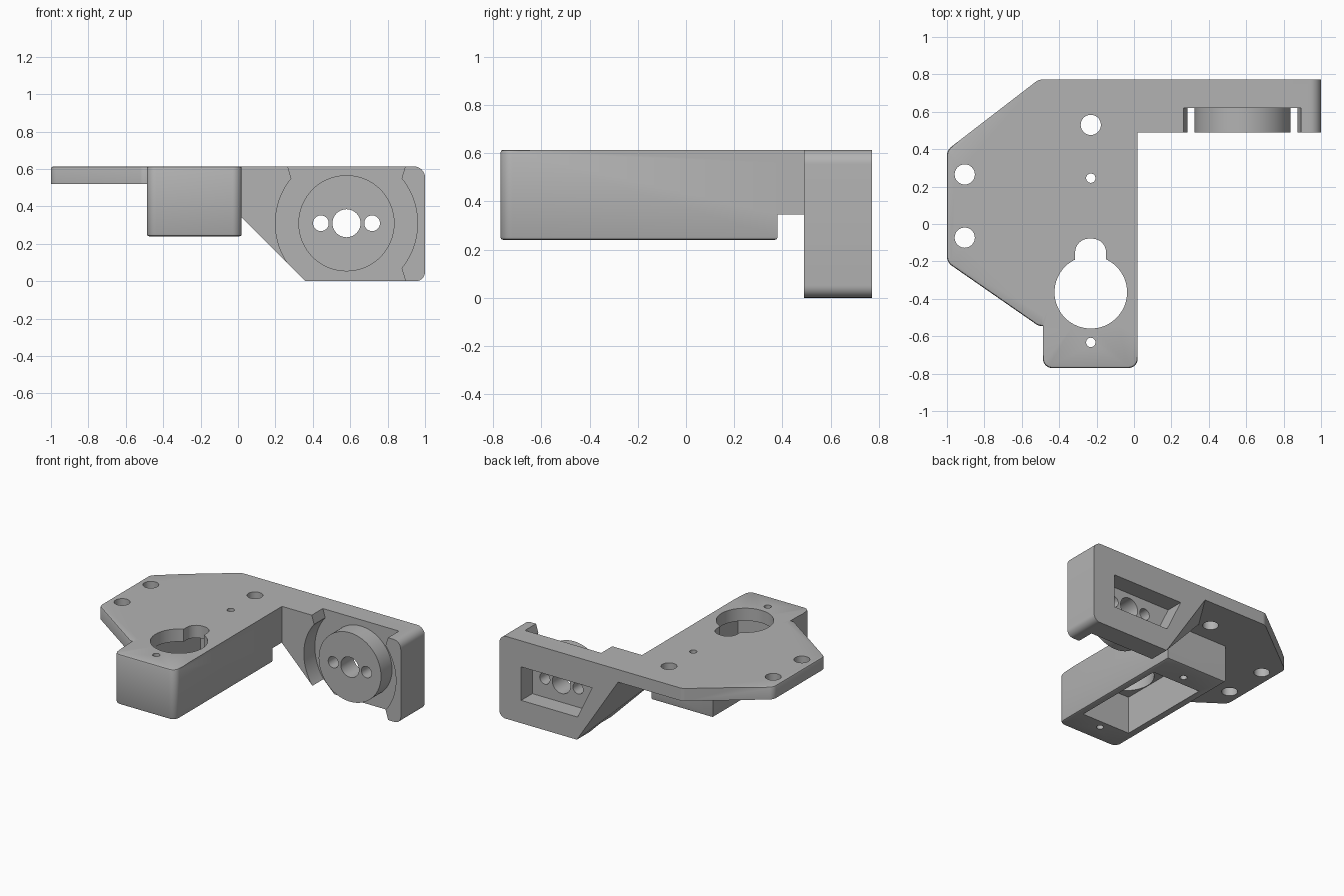
import bpy, bmesh, math
from mathutils import Vector

if "Cube" in bpy.data.objects:
    bpy.data.objects.remove(bpy.data.objects["Cube"])

TOP = 0.614
grey = bpy.data.materials.new("mid grey")
grey.diffuse_color = (0.45, 0.45, 0.45, 1)
grey.use_nodes = True
grey.node_tree.nodes["Principled BSDF"].inputs["Base Color"].default_value = grey.diffuse_color


def finish(bm, name):
    bmesh.ops.recalc_face_normals(bm, faces=bm.faces[:])
    me = bpy.data.meshes.new(name)
    bm.to_mesh(me)
    bm.free()
    ob = bpy.data.objects.new(name, me)
    bpy.context.collection.objects.link(ob)
    me.materials.append(grey)
    return ob


def rounded(points):
    """Points are (u, v, corner radius); returns outline with arcs."""
    out = []
    n = len(points)
    for i, (u, v, r) in enumerate(points):
        p = Vector((u, v))
        if r == 0:
            out.append(p)
            continue
        a = (Vector(points[i - 1][:2]) - p).normalized()
        b = (Vector(points[(i + 1) % n][:2]) - p).normalized()
        half = a.angle(b) / 2
        c = p + (a + b).normalized() * (r / math.sin(half))
        s = p + a * (r / math.tan(half)) - c
        e = p + b * (r / math.tan(half)) - c
        for k in range(9):
            t = k / 8
            w = s.slerp(e, t) if hasattr(s, "slerp") else s.lerp(e, t)
            out.append(c + w.normalized() * r)
    return out


def prism(name, outline, lo, hi, axis="z", bevel=None):
    """Extrude a 2D outline along z, or an x-z outline along y."""
    bm = bmesh.new()
    place = (lambda p, h: (p[0], p[1], h)) if axis == "z" else (lambda p, h: (p[0], h, p[1]))
    a = [bm.verts.new(place(p, lo)) for p in outline]
    b = [bm.verts.new(place(p, hi)) for p in outline]
    bm.faces.new(a)
    bm.faces.new(b)
    for i in range(len(a)):
        j = (i + 1) % len(a)
        bm.faces.new((a[i], a[j], b[j], b[i]))
    bmesh.ops.recalc_face_normals(bm, faces=bm.faces[:])
    if bevel:
        edges = [e for e in bm.edges if bevel(e)]
        bmesh.ops.bevel(bm, geom=edges, offset=0.012, segments=2, profile=0.5, affect="EDGES")
    return finish(bm, name)


def disc(name, u, v, r, lo, hi, axis="z", n=64):
    ring = [(u + r * math.cos(2 * math.pi * i / n), v + r * math.sin(2 * math.pi * i / n)) for i in range(n)]
    return prism(name, ring, lo, hi, axis)


def hull(name, points):
    bm = bmesh.new()
    for p in points:
        bm.verts.new(p)
    bmesh.ops.convex_hull(bm, input=bm.verts[:])
    return finish(bm, name)


def combine(target, other, op):
    m = target.modifiers.new("bool", "BOOLEAN")
    m.operation, m.solver, m.object = op, "EXACT", other
    bpy.ops.object.select_all(action="DESELECT")
    bpy.context.view_layer.objects.active = target
    target.select_set(True)
    bpy.ops.object.modifier_apply(modifier=m.name)
    bpy.data.objects.remove(other)


def add(t, o):
    combine(t, o, "UNION")


def cut(t, o):
    combine(t, o, "DIFFERENCE")


def flat_at(e, z):
    return all(abs(v.co.z - z) < 1e-4 for v in e.verts)


# Upright wall, with a rounded outer end
body = prism("bracket", rounded([(0.36, 0, 0), (1, 0, 0.05), (1, TOP, 0.06), (0.36, TOP, 0)]),
             0.49, 0.772, "y")
# Sloping web joining wall to plate
web = [(x, 0.49, z) for x, z in ((0.36, 0), (-0.16, 0.52), (-0.16, 0.56), (0.36, 0.56))]
web += [(x, 0.772, z) for x, z in ((0.36, 0), (0.02, 0.52), (0.02, 0.56), (0.36, 0.56))]
add(body, hull("web", web))
add(body, prism("web_top", [(0.02, 0.54), (0.36, 0.54), (0.36, TOP), (0.02, TOP)], 0.49, 0.772, "y"))

# Ring-shaped pocket around the hub, open above and below
CX, CZ = 0.58, 0.31
cut(body, disc("pocket", CX, CZ, 0.38, 0.4, 0.62, "y", 96))
for s in (1, -1):
    flare = [(CX - 0.295, CZ + s * 0.24), (CX - 0.34, CZ + s * 0.39),
             (CX + 0.34, CZ + s * 0.39), (CX + 0.295, CZ + s * 0.24)]
    cut(body, prism("flare", flare, 0.4, 0.62, "y"))
add(body, disc("hub", CX, CZ, 0.257, 0.49, 0.63, "y", 96))
# Recess in the back of the wall and the hub holes
cut(body, prism("back_recess", [(0.82, 0.42), (0.235, 0.42), (0.355, 0.17), (0.82, 0.17)], 0.64, 0.9, "y"))
for x, r in ((CX, 0.075), (CX - 0.137, 0.042), (CX + 0.137, 0.042)):
    cut(body, disc("hub_hole", x, CZ, r, 0.4, 0.9, "y", 40))

# Mounting plate
plate = rounded([(-1, -0.205, 0.06), (-0.51, -0.545, 0.05), (0.02, -0.545, 0), (0.02, 0.772, 0),
                 (-0.51, 0.772, 0.06), (-1, 0.395, 0.06)])
add(body, prism("plate", plate, 0.52, TOP, "z",
                lambda e: flat_at(e, TOP) and max(v.co.y for v in e.verts) < 0.7
                and min(v.co.x for v in e.verts) < -0.3))
# Motor housing and its small link to the wall
box = rounded([(-0.487, -0.77, 0.05), (0.02, -0.77, 0.05), (0.02, 0.38, 0), (-0.487, 0.38, 0)])
add(body, prism("housing", box, 0.24, TOP, "z",
                lambda e: flat_at(e, 0.24) or (flat_at(e, TOP) and max(v.co.y for v in e.verts) < -0.6)))
add(body, prism("link", [(0.02, 0.345), (-0.16, 0.52), (-0.16, 0.56), (0.02, 0.56)], 0.37, 0.5, "y"))

# Cavity open to the underside, keyhole and screw holes
cut(body, prism("cavity", [(-0.43, -0.57), (-0.03, -0.57), (-0.03, 0.17), (-0.43, 0.17)], 0.1, 0.52))
cut(body, disc("round_opening", -0.231, -0.365, 0.194, 0.4, 0.8))
cut(body, prism("key_slot", rounded([(-0.315, -0.25, 0), (-0.149, -0.25, 0),
                                     (-0.149, -0.078, 0.075), (-0.315, -0.078, 0.075)]), 0.4, 0.8))
for x, y, r in ((-0.231, 0.53, 0.054), (-0.905, 0.265, 0.054), (-0.905, -0.073, 0.054),
                (-0.231, 0.245, 0.025), (-0.231, -0.633, 0.025)):
    cut(body, disc("screw_hole", x, y, r, 0.1, 0.8, "z", 32))

bpy.ops.object.select_all(action="DESELECT")
body.select_set(True)
bpy.context.view_layer.objects.active = body
bpy.ops.object.shade_smooth_by_angle(angle=math.radians(25))
